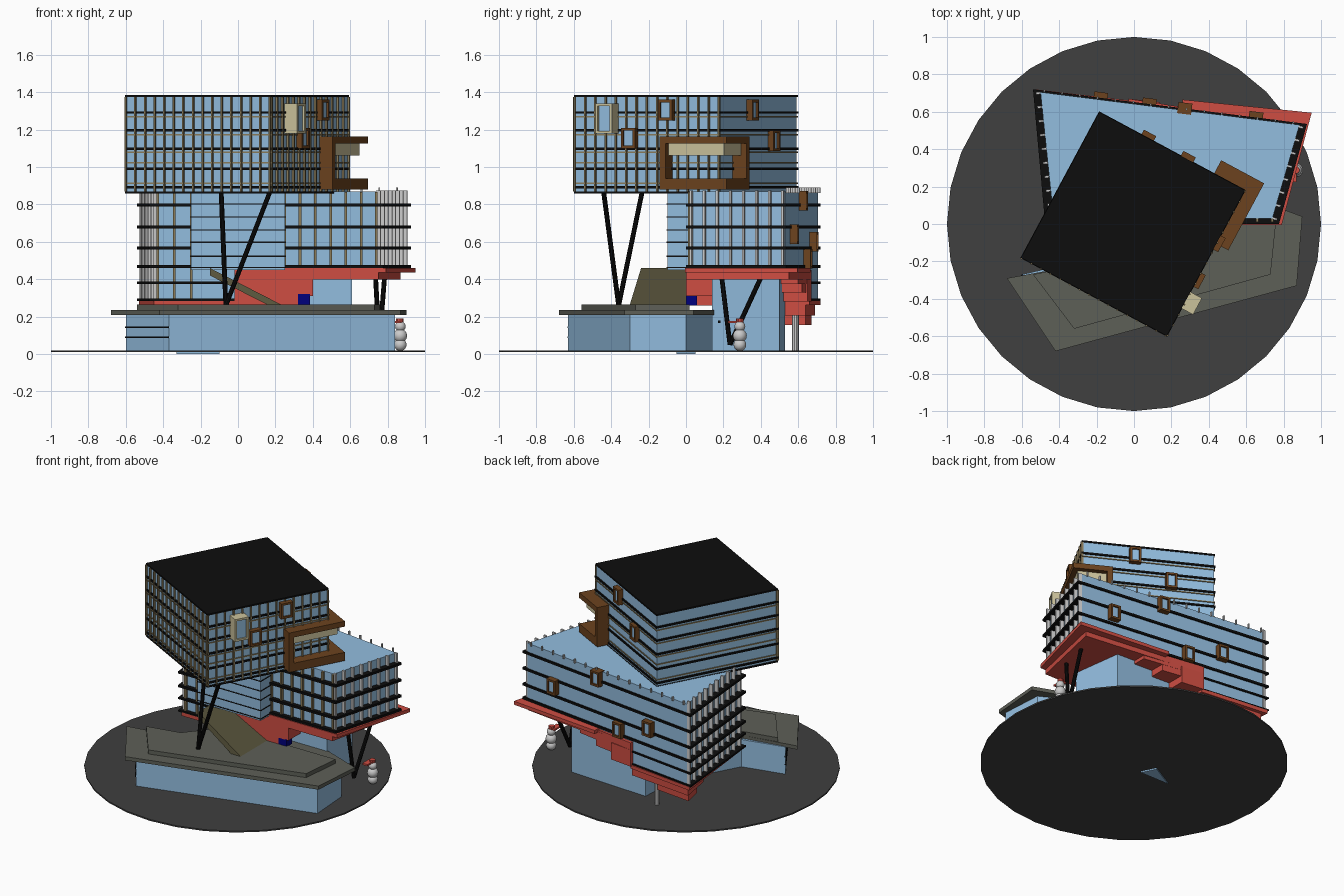
import bpy, bmesh
from mathutils import Vector

if "Cube" in bpy.data.objects:
    bpy.data.objects.remove(bpy.data.objects["Cube"])

def mat(name, r, g, b):
    m = bpy.data.materials.new(name)
    m.diffuse_color = (r, g, b, 1)
    m.use_nodes = True
    m.node_tree.nodes["Principled BSDF"].inputs["Base Color"].default_value = m.diffuse_color
    return m

GLASS = mat("glass", .29, .51, .74)
BLACK = mat("black", .004, .004, .004)
ASPHALT = mat("asphalt", .05, .05, .05)
RED = mat("red", .62, .075, .055)
BROWN = mat("brown", .15, .055, .013)
CREAM = mat("cream", .6, .54, .33)
TAN = mat("tan", .26, .2, .1)
STONE = mat("stone", .11, .115, .095)
OLIVE = mat("olive", .1, .09, .045)
NAVY = mat("navy", .0, .0, .2)

def finish(name, bm, m=None):
    bmesh.ops.recalc_face_normals(bm, faces=bm.faces)
    me = bpy.data.meshes.new(name)
    bm.to_mesh(me)
    bm.free()
    ob = bpy.data.objects.new(name, me)
    bpy.context.collection.objects.link(ob)
    if m:
        me.materials.append(m)
    return ob

def prisms(name, m, items):
    """One object from vertical prisms, each (outline, z0, z1)."""
    bm = bmesh.new()
    for pts, z0, z1 in items:
        lo = [bm.verts.new((p[0], p[1], z0)) for p in pts]
        hi = [bm.verts.new((p[0], p[1], z1)) for p in pts]
        bm.faces.new(lo[::-1])
        bm.faces.new(hi)
        for i in range(len(pts)):
            j = (i + 1) % len(pts)
            bm.faces.new((lo[i], lo[j], hi[j], hi[i]))
    return finish(name, bm, m)

def rect(x0, x1, y0, y1):
    return [(x0, y0), (x1, y0), (x1, y1), (x0, y1)]

def oriented(c, t, n, a0, a1, b0, b1):
    """Rectangle spanned by direction t (a0..a1) and n (b0..b1) from point c."""
    return [c + t * a + n * b for a, b in ((a0, b0), (a1, b0), (a1, b1), (a0, b1))]

def edge_fins(p, q, count, w, d, z0, z1):
    p, q = Vector(p), Vector(q)
    t = (q - p).normalized()
    n = Vector((t.y, -t.x))
    return [(oriented(p.lerp(q, i / count), t, n, -w / 2, w / 2, -.005, d), z0, z1)
            for i in range(count + 1)]

def window(name, m, c, t, n, z, w, h, d):
    """Projecting box frame with recessed glass."""
    c, b = Vector(c), .014
    prisms(name + "_frame", m, [
        (oriented(c, t, n, -w / 2, w / 2, -.02, d), z + h / 2 - b, z + h / 2),
        (oriented(c, t, n, -w / 2, w / 2, -.02, d), z - h / 2, z - h / 2 + b),
        (oriented(c, t, n, -w / 2, -w / 2 + b, -.02, d), z - h / 2, z + h / 2),
        (oriented(c, t, n, w / 2 - b, w / 2, -.02, d), z - h / 2, z + h / 2)])
    prisms(name + "_pane", GLASS, [(oriented(c, t, n, -w / 2 + b, w / 2 - b, -.01, d - .012),
                                    z - h / 2 + b, z + h / 2 - b)])

def rod(name, a, b, r, m=None, sides=10):
    a, b = Vector(a), Vector(b)
    bpy.ops.mesh.primitive_cylinder_add(vertices=sides, radius=r, depth=(b - a).length,
                                        location=(a + b) / 2)
    ob = bpy.context.object
    ob.name = name
    ob.rotation_euler = (b - a).to_track_quat('Z', 'Y').to_euler()
    if m:
        ob.data.materials.append(m)
    bpy.ops.object.shade_smooth_by_angle()

# Ground disc and the small wedge showing beneath it
rod("ground_disc", (0, 0, .01), (0, 0, .02), 1, ASPHALT, 32)
prisms("under_wedge", GLASS, [([(-.33, -.05), (-.1, -.05), (-.15, .05)], 0, .015)])

# Podium: glass walls, two stone roof tiers, window lines
podium = [(-.6, -.27), (-.37, -.63), (.84, -.3), (.82, 0), (.5, .17), (-.1, .17), (-.3, -.2)]
prisms("podium_walls", GLASS, [(podium, .02, .215)])
prisms("podium_roof", STONE, [
    ([(-.68, -.29), (-.42, -.68), (.87, -.33), (.9, .04), (.5, .19), (-.1, .19), (-.3, -.22)], .21, .236),
    ([(-.54, -.27), (-.32, -.56), (.73, -.27), (.76, .02), (-.1, .02), (-.3, -.22)], .236, .265)])
a, b = Vector(podium[1]), Vector(podium[0])
t = (b - a).normalized()
prisms("podium_lines", BLACK, [(oriented(a, t, Vector((t.y, -t.x)), 0, (b - a).length, -s, s), z, z + .008)
                              for z in (.085, .14) for s in (.006,)])

# Ground floor hall under the cantilever
prisms("ground_hall", GLASS, [([(-.07, .14), (.61, .14), (.56, .5), (-.05, .53)], .02, .4)])
prisms("hall_lines", BLACK, [(rect(-.08, .62, .17, .185), .165, .18)])
prisms("entrance_door", NAVY, [(rect(.32, .385, 0, .06), .26, .32)])

# Lower block: full footprint, deeper west part, front core
prisms("lower_block", GLASS, [([(-.43, .03), (.74, .03), (.885, .53), (-.5, .705)], .45, .868)])
prisms("lower_west_part", GLASS, [([(-.43, .03), (-.02, .03), (-.02, .645), (-.5, .705)], .28, .46)])
prisms("front_core", GLASS, [(rect(-.25, .25, -.1, .1), .45, .86)])
prisms("core_lines", BLACK, [(rect(-.253, .253, -.103, .05), z, z + .006)
                            for z in (.46, .52, .595, .66, .73, .80)])
ledge = [(-.475, 0), (.775, 0), (.925, .535), (-.54, .72)]
prisms("lower_ledges", BLACK, [(ledge, z, z + .016) for z in (.46, .558, .672, .79)] +
       [([(-.475, 0), (-.02, 0), (-.02, .652), (-.54, .72)], z, z + .012) for z in (.285, .375)])
prisms("lower_side_fins", None,
       edge_fins((-.505, .7), (-.435, .03), 9, .012, .02, .29, .89) +
       edge_fins((.745, .03), (.885, .52), 7, .012, .02, .46, .875) +
       edge_fins((.85, .54), (-.48, .71), 14, .008, .008, .86, .89))
prisms("lower_front_fins", TAN,
       edge_fins((.25, .03), (.74, .03), 6, .014, .018, .46, .866) +
       edge_fins((-.43, .03), (-.25, .03), 2, .014, .018, .29, .866))

# Windows on the back of the lower block
t = Vector((1.385, -.175)).normalized()
n = Vector((-t.y, t.x))
for i, (x, z) in enumerate(((.65, .64), (.27, .82), (.08, .51), (-.18, .6))):
    window(f"lower_window_{i}", BROWN, (x, .642 - .126 * x), t, n, z, .075, .105, .04)

# Red stepped underside
prisms("red_underside", RED, [
    ([(.24, -.005), (.79, -.005), (.95, .595), (.26, .665)], .435, .46),
    ([(.2, .0), (.75, .0), (.87, .55), (.15, .64)], .40, .436),
    ([(-.02, 0), (.4, 0), (.4, .14), (-.02, .14)], .31, .45),
    ([(-.02, 0), (.32, 0), (.32, .14), (-.02, .14)], .26, .32),
    ([(-.03, .46), (.42, .46), (.42, .6), (-.03, .67)], .375, .45),
    ([(-.03, .48), (.28, .48), (.28, .62), (-.03, .67)], .33, .40),
    ([(-.03, .5), (.14, .5), (.14, .65), (-.03, .67)], .28, .40),
    ([(-.45, 0), (-.02, 0), (-.02, .66), (-.53, .72)], .262, .287),
    ([(-.46, .46), (-.02, .46), (-.02, .64), (-.5, .69)], .205, .265),
    ([(-.46, .53), (-.22, .53), (-.22, .64), (-.49, .67)], .155, .21)])

# Sloping stair slab
bm = bmesh.new()
v = [bm.verts.new(p) for p in (
    (-.15, -.24, .46), (-.15, 0, .46), (.23, 0, .265), (.23, -.3, .265),
    (-.15, -.24, .42), (-.15, 0, .42), (.16, 0, .262), (.16, -.3, .262))]
for f in ((0, 1, 2, 3), (7, 6, 5, 4), (0, 3, 7, 4), (1, 5, 6, 2), (0, 4, 5, 1), (3, 2, 6, 7)):
    bm.faces.new([v[i] for i in f])
finish("stair_slab", bm, OLIVE)

# Sloping columns and a straight post
for i, (p, q) in enumerate((((-.065, -.36, .26), (-.09, -.235, .865)), ((-.065, -.36, .26), (.17, -.44, .865)),
                            ((.755, .235, .05), (.735, .19, .42)), ((.755, .235, .05), (.785, .41, .43)))):
    rod(f"slanted_column_{i}", p, q, .013, BLACK)
rod("rear_post", (-.18, .585, .02), (-.18, .585, .27), .018)

# Upper block in its own turned frame
C = Vector((-.005, 0))
N = Vector((.881, -.473))     # toward the front right face
T = Vector((.473, .881))      # toward the back right face
H = .437
def ub(u0, u1, v0, v1):
    return oriented(C, N, T, u0, u1, v0, v1)
def ring(g):
    return ub(-H - g, H + g, -H - g, H + g)
prisms("upper_block", GLASS, [(ring(0), .865, 1.375)])
prisms("upper_roof", BLACK, [(ring(.005), 1.374, 1.385), (ring(.005), .858, .87)])
prisms("upper_black_bands", BLACK, [(ring(.008), z, z + .013) for z in (.885, .985, 1.092, 1.19, 1.285)])
prisms("upper_tan_bands", TAN, [(ring(.006), z, z + .007) for z in (.91, 1.02, 1.075, 1.17, 1.265)])
w, s, e = C - N * H - T * H, C + N * H - T * H, C + N * H + T * H
prisms("upper_fins", TAN, edge_fins(w, s, 15, .009, .012, .87, 1.375) +
       edge_fins(s, e, 14, .009, .012, .87, 1.375))

# Corner balcony: slabs, end walls and cream lining
u0, u1, v0, v1 = .254, .515, .117, .523
prisms("corner_balcony", BROWN, [
    (ub(u0, u1, v0, v1), 1.125, 1.163), (ub(u0, u1, v0, v1), .88, .94),
    (ub(.40, u1, v0, v0 + .035), .93, 1.13), (ub(u0, u0 + .035, .40, v1), .93, 1.13)])
prisms("balcony_lining", CREAM, [(ub(u0 + .03, u1 - .035, v0 + .03, v1 - .035), 1.063, 1.126)])

# Windows of the upper block
for i, (a, z, w, h, d, m) in enumerate(((-.225, 1.26, .1, .16, .075, CREAM),
                                        (.125, 1.305, .085, .11, .035, BROWN),
                                        (-.1, 1.155, .085, .11, .035, BROWN))):
    window(f"upper_right_window_{i}", m, C + N * H + T * a, T, N, z, w, h, d)
for i, (a, z) in enumerate(((.09, 1.305), (-.15, 1.14))):
    window(f"upper_back_window_{i}", BROWN, C + T * H + N * a, N, T, z, .075, .11, .035)

# Small stacked-ball figure with red cap
for i, (z, r) in enumerate(((.05, .034), (.098, .037), (.148, .029))):
    bpy.ops.mesh.primitive_uv_sphere_add(segments=14, ring_count=8, radius=r, location=(.868, .288, z))
    bpy.context.object.name = f"figure_ball_{i}"
    bpy.ops.object.shade_smooth()
rod("figure_cap", (.865, .288, .168), (.865, .288, .19), .02, RED)
prisms("figure_cap_brim", RED, [(rect(.83, .87, .225, .3), .166, .178)])
